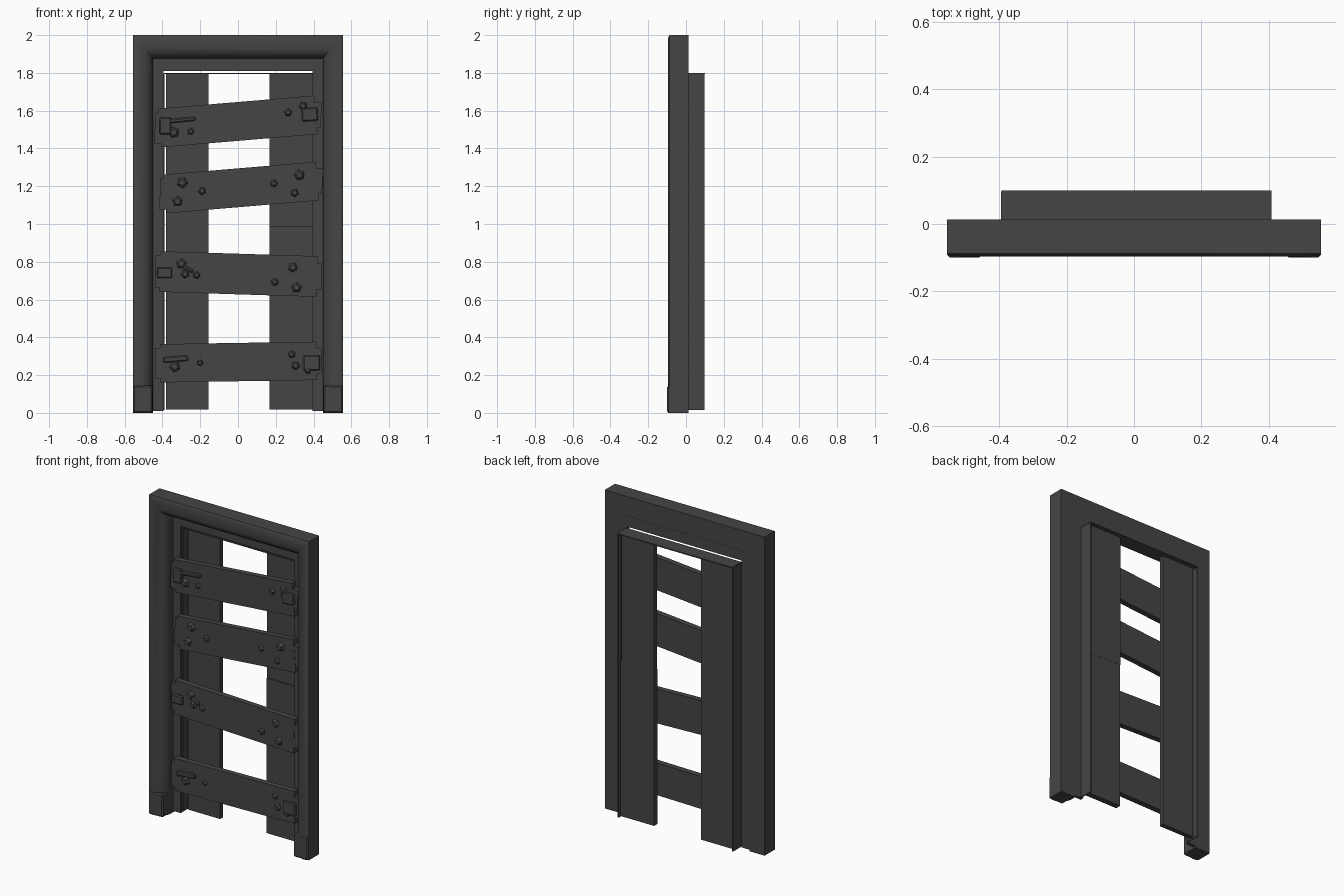
import bpy, bmesh, math
from mathutils import Matrix, Vector

if "Cube" in bpy.data.objects:
    bpy.data.objects.remove(bpy.data.objects["Cube"])

mat = bpy.data.materials.new("charcoal_grey")
mat.diffuse_color = (0.06, 0.06, 0.06, 1)
mat.use_nodes = True
mat.node_tree.nodes["Principled BSDF"].inputs["Base Color"].default_value = mat.diffuse_color


def finish(name, bm, smooth=None):
    bmesh.ops.recalc_face_normals(bm, faces=bm.faces)
    me = bpy.data.meshes.new(name)
    bm.to_mesh(me)
    bm.free()
    me.materials.append(mat)
    ob = bpy.data.objects.new(name, me)
    bpy.context.collection.objects.link(ob)
    if smooth:
        bpy.ops.object.select_all(action='DESELECT')
        ob.select_set(True)
        bpy.context.view_layer.objects.active = ob
        bpy.ops.object.shade_smooth_by_angle(angle=math.radians(smooth))
    return ob


def box(name, center, size, tilt=0, bevel=0.0):
    bm = bmesh.new()
    bmesh.ops.create_cube(bm, size=1)
    bmesh.ops.scale(bm, vec=size, verts=bm.verts)
    if bevel:
        bmesh.ops.bevel(bm, geom=bm.edges[:], offset=bevel, segments=1, affect='EDGES')
    bm.transform(Matrix.Translation(center) @ Matrix.Rotation(-math.radians(tilt), 4, 'Y'))
    return finish(name, bm)


def span(name, x, y, z, bevel=0.0):
    c = [(a + b) / 2 for a, b in (x, y, z)]
    return box(name, c, [b - a for a, b in (x, y, z)], 0, bevel)


def surround(name, section, smooth=None, base=0.0):
    """Sweep a (inset, y) section up, over and down the doorway with mitred corners."""
    bm = bmesh.new()
    rings = []
    for side, top in ((-1, 0), (-1, 1), (1, 1), (1, 0)):
        rings.append([bm.verts.new((side * (0.555 - u), y, 2 - u * 1.18 if top else base))
                      for u, y in section])
    n = len(section)
    for a, b in zip(rings, rings[1:]):
        for i in range(n):
            j = (i + 1) % n
            bm.faces.new((a[i], a[j], b[j], b[i]))
    bm.faces.new(rings[0])
    bm.faces.new(rings[-1])
    return finish(name, bm, smooth)


# Outer frame with rounded front, and the flat trim inside it
surround("outer_frame", [(0, 0.013), (0, -0.088), (0.01, -0.094), (0.035, -0.096),
                         (0.06, -0.091), (0.085, -0.076), (0.1, -0.05), (0.105, -0.03),
                         (0.105, 0.013)], 40)
surround("inner_trim", [(0.105, 0.014), (0.105, -0.004), (0.16, -0.004), (0.16, 0.014)], base=0.01)

# Blocks at the feet of the frame
for s, n in ((-1, "left"), (1, "right")):
    span(n + "_foot_block", sorted((s * 0.452, s * 0.555)), (-0.1, 0.0), (0, 0.145), 0.008)

# Thin lining behind the trim
span("lining_top", (-0.393, 0.408), (0.01, 0.1), (1.793, 1.8))
span("lining_left", (-0.395, -0.389), (0.01, 0.097), (0.015, 1.797))
span("lining_right", (0.4, 0.407), (0.01, 0.097), (0.015, 1.797))

# Upright planks at the back
span("left_plank", (-0.38, -0.155), (0.045, 0.075), (0.018, 1.8))
span("right_plank_upper", (0.167, 0.395), (0.05, 0.078), (0.95, 1.8))
span("right_plank_lower", (0.168, 0.402), (0.042, 0.077), (0.018, 0.99))

# Tilted cross boards: centre x, centre z, length, height, tilt
boards = [(0.0, 1.543, 0.83, 0.205, 4.8), (0.017, 1.193, 0.81, 0.205, 4.8),
          (0.003, 0.735, 0.83, 0.215, -1.8), (0.003, 0.269, 0.83, 0.203, 0.9)]
for i, (x, z, l, h, t) in enumerate(boards):
    box(f"cross_board_{i + 1}", (x, -0.022, z), (l, 0.036, h), t)
    # splintered ends
    for s, f in ((-1, 0.8), (1, 0.65)):
        d = Vector((s * (l / 2 + 0.008), 0, s * l / 2 * math.tan(math.radians(t))))
        box(f"board_end_{i + 1}", (x + d.x, -0.018, z + d.z), (0.035, 0.04, h * f), -t * 0.5)

# Nail heads: x, z, radius
nails = [(0.265, 1.59, .023), (0.345, 1.625, .025), (-0.25, 1.49, .02), (-0.34, 1.485, .032),
         (-0.295, 1.22, .032), (-0.32, 1.12, .03), (-0.19, 1.175, .023), (0.19, 1.215, .022),
         (0.325, 1.26, .031), (0.3, 1.165, .024), (-0.3, .79, .03), (-0.28, .735, .025),
         (-0.22, .73, .022), (0.195, .693, .022), (0.29, .77, .028), (0.31, .663, .03),
         (-0.335, .245, .032), (-0.2, .265, .018), (0.285, .31, .022), (0.305, .25, .025),
         (0.37, .225, .02)]
for i, (x, z, r) in enumerate(nails):
    bm = bmesh.new()
    bmesh.ops.create_cone(bm, cap_ends=True, segments=5, radius1=r, radius2=r * 0.55, depth=0.018)
    bm.transform(Matrix.Translation((x, -0.047, z)) @ Matrix.Rotation(math.pi / 2, 4, 'X')
                 @ Matrix.Rotation(0.5 * i, 4, 'Z'))
    finish(f"nail_head_{i + 1}", bm)

# Wood splinters lying on the boards: x, z, length, height, tilt
splinters = [(-0.32, 1.548, .19, .022, 6), (-0.385, 1.52, .06, .09, 0), (0.38, 1.58, .085, .07, 3),
             (-0.39, .742, .08, .055, 0), (-0.27, .765, .07, .02, -30), (-0.33, .285, .13, .03, 5),
             (0.39, .265, .09, .08, 0)]
for i, (x, z, l, h, t) in enumerate(splinters):
    box(f"splinter_{i + 1}", (x, -0.044, z), (l, 0.02, h), t, 0.006)
